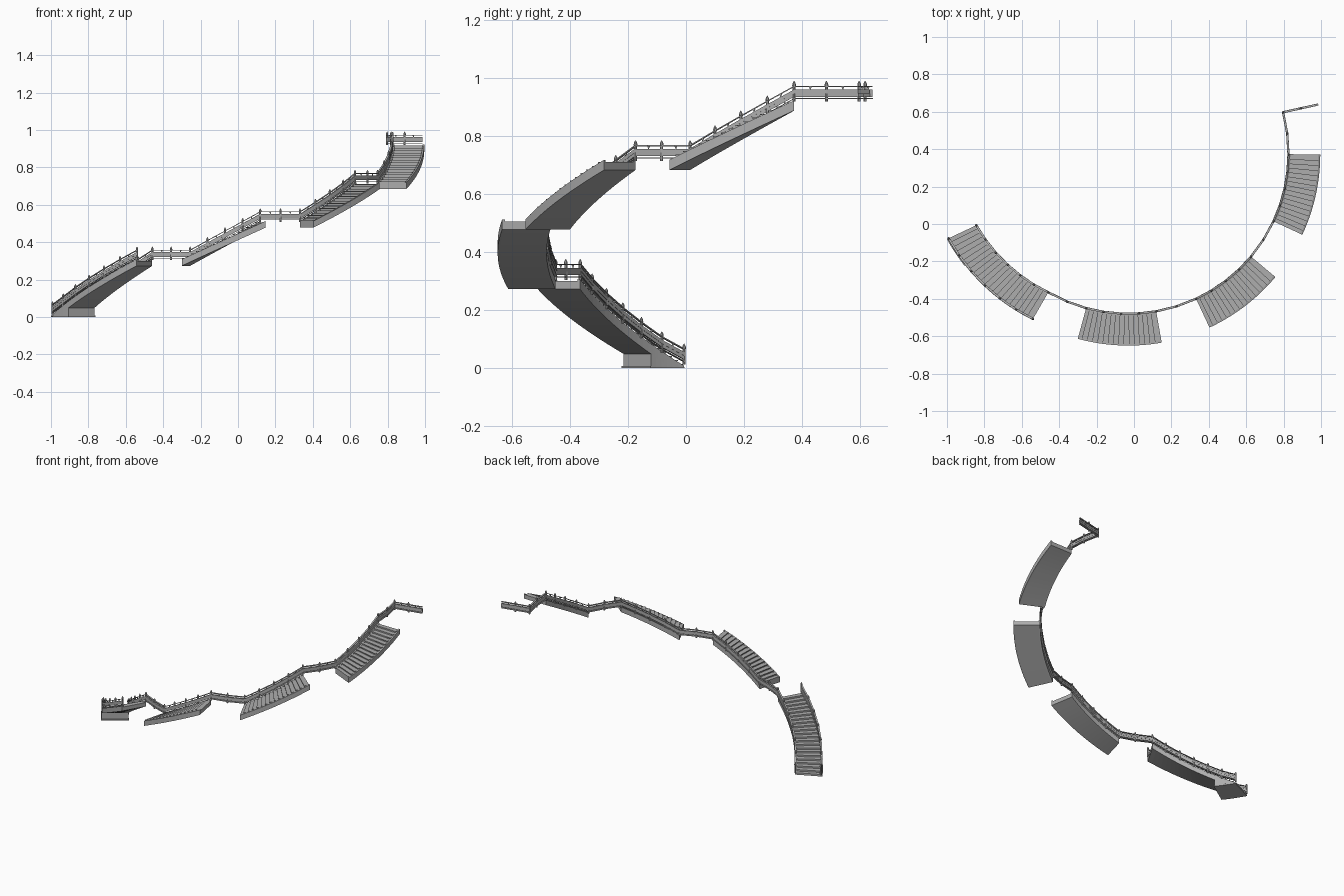
import bpy, bmesh
from math import sin, cos, radians, pi
from mathutils import Vector

if "Cube" in bpy.data.objects:
    bpy.data.objects.remove(bpy.data.objects["Cube"])

CX, CY = -0.03, 0.376         # centre of the spiral
RIN, WIDTH = 0.857, 0.169     # inner radius and stair width
THICK = 0.039
BLOCK_END = 214.0

# start angle, end angle, start height, end height, steps, rail spans
FLIGHTS = [(205.2, 240, 0.012, 0.312, 22, 6),
           (254.7, 280, 0.312, 0.517, 16, 4),
           (295, 320, 0.517, 0.722, 16, 4),
           (335, 359.8, 0.722, 0.927, 16, 4)]

# dark stone grey
stone = bpy.data.materials.new("dark_grey_stone")
stone.diffuse_color = (0.42, 0.42, 0.42, 1)
stone.use_nodes = True
stone.node_tree.nodes["Principled BSDF"].inputs["Base Color"].default_value = stone.diffuse_color


def polar(a, dr, z):
    """Point at angle a, dr outward from the inner stair edge; lowest flight flares out."""
    r = RIN + dr + 0.043 * max(0, (240 - a) / 35)
    return Vector((CX + r * cos(radians(a)), CY + r * sin(radians(a)), z))


def loft(bm, rings):
    """Skin closed rings and cap both ends."""
    vs = [[bm.verts.new(p) for p in ring] for ring in rings]
    n = len(vs[0])
    for a, b in zip(vs, vs[1:]):
        for i in range(n):
            bm.faces.new((a[i], a[(i + 1) % n], b[(i + 1) % n], b[i]))
    bm.faces.new(vs[0][::-1])
    bm.faces.new(vs[-1])


def finish(bm, name):
    bmesh.ops.recalc_face_normals(bm, faces=bm.faces)
    me = bpy.data.meshes.new(name)
    bm.to_mesh(me)
    bm.free()
    me.materials.append(stone)
    ob = bpy.data.objects.new(name, me)
    bpy.context.collection.objects.link(ob)
    return ob


def box_ring(a, d0, d1, zb, zt):
    return [polar(a, d0, zb), polar(a, d1, zb), polar(a, d1, zt), polar(a, d0, zt)]


def flight(k, a0, a1, z0, z1, n):
    def ang(u): return a0 + (a1 - a0) * u
    def lev(u): return z0 + (z1 - z0) * u
    def under(u): return max(0.0, lev(u) - THICK)
    # step bodies with a sloping underside, each carrying a tread plank with a nosing
    bm, planks = bmesh.new(), bmesh.new()
    for i in range(n):
        u, v = i / n, (i + 1) / n
        top = lev((u + v) / 2) - 0.005
        loft(bm, [box_ring(ang(t), 0.008, WIDTH - 0.008, under(t), top - 0.004) for t in (u, v)])
        nose = max(0, u - 0.25 / n)
        loft(planks, [box_ring(ang(t), 0.008, WIDTH - 0.008, top - 0.004, top) for t in (nose, v)])
    finish(bm, f"stair_steps_{k}")
    finish(planks, f"stair_treads_{k}")
    # side stringers
    for side, d in (("inner", 0), ("outer", WIDTH - 0.01)):
        bm = bmesh.new()
        loft(bm, [box_ring(ang(i / n), d, d + 0.01, under(i / n), max(0.006, lev(i / n) - 0.004))
                  for i in range(n + 1)])
        finish(bm, f"{side}_stringer_{k}")


def railing(name, pts, posts):
    """Bottom bar, panel, top rail, brackets and posts along a path."""
    norms = []
    for i in range(len(pts)):
        t = pts[min(i + 1, len(pts) - 1)] - pts[max(i - 1, 0)]
        norms.append(Vector((t.y, -t.x, 0)).normalized())
    bm = bmesh.new()
    for half, zb, zt in ((0.006, 0.001, 0.004), (0.004, 0.009, 0.021),
                         (0.0055, 0.021, 0.034), (0.0055, 0.043, 0.047)):
        rings = []
        for p, nn in zip(pts, norms):
            rings.append([p + nn * s * half + Vector((0, 0, z))
                          for s, z in ((-1, zb), (1, zb), (1, zt), (-1, zt))])
        loft(bm, rings)
    finish(bm, name + "_rails")

    # small brackets under the top rail
    bm = bmesh.new()
    for p, q in zip(pts, pts[1:]):
        turned(bm, (p + q) / 2, [(0.033, 0.002), (0.037, 0.003), (0.044, 0.007)], 4)
    finish(bm, name + "_brackets")

    # pointed posts
    bm = bmesh.new()
    for p in posts:
        turned(bm, p, [(-0.008, 0.0055), (0.045, 0.0055), (0.047, 0.007), (0.053, 0.0065),
                       (0.058, 0.0045), (0.064, 0.0008)], 8)
    finish(bm, name + "_posts")


def turned(bm, p, prof, n):
    loft(bm, [[p + Vector((r * cos(2 * pi * (j + .5) / n), r * sin(2 * pi * (j + .5) / n), z))
               for j in range(n)] for z, r in prof])


for k, (a0, a1, z0, z1, n, spans) in enumerate(FLIGHTS, 1):
    flight(k, a0, a1, z0, z1, n)

# solid foot block under the lowest flight, with a thin plinth
a0, a1, z0, z1 = FLIGHTS[0][:4]
for name, d, end, cap in (("foot_block", 0.0, BLOCK_END, 1),
                          ("foot_plinth", -0.004, BLOCK_END + .3, 0.007)):
    bm = bmesh.new()
    rings = []
    for i in range(7):
        a = a0 + (end - a0) * i / 6
        top = min(cap, max(0.004, z0 + (z1 - z0) * (a - a0) / (a1 - a0) - 0.012))
        rings.append(box_ring(a, d, WIDTH - d, 0, top))
    loft(bm, rings)
    finish(bm, name)

# continuous inner railing over flights and landings
path = []
for a0, a1, z0, z1, n, spans in FLIGHTS:
    path += [polar(a0 + (a1 - a0) * i / spans, -0.001, z0 + (z1 - z0) * i / spans)
             for i in range(spans + 1)]
    path.append(polar(a1 + 7.5, -0.001, z1))
path.append(polar(375, -0.001, FLIGHTS[-1][3]))
path[0].z += 0.008
railing("inner_railing", path, path)

# outer railing of the lowest flight
a0, a1, z0, z1, n, spans = FLIGHTS[0]
outer = [polar(a0 + (a1 - a0) * i / spans, WIDTH - 0.006, z0 + (z1 - z0) * i / spans)
         for i in range(spans + 1)]
outer[0].z += 0.008
railing("outer_railing", outer, outer)

# straight railing closing the top landing
s, e = path[-1], Vector((0.985, 0.639, path[-1].z))
railing("end_railing", [s, (s + e) / 2, e], [(s + e) / 2])
